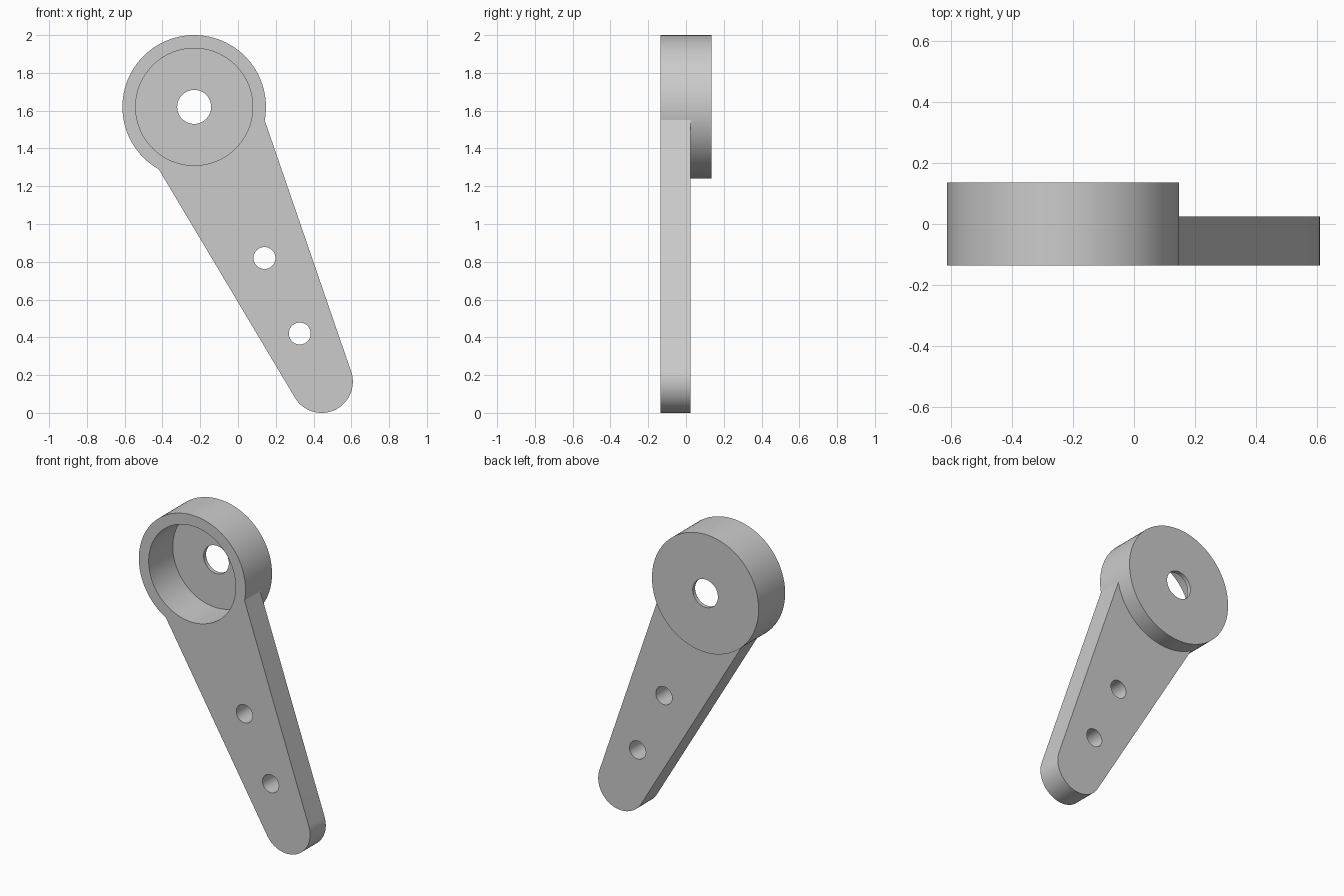
import bpy, bmesh, math
from mathutils import Matrix, Vector

old = bpy.data.objects.get("Cube")
if old:
    bpy.data.objects.remove(old, do_unlink=True)

FRONT, BACK, ARM_BACK, FLOOR = -0.135, 0.135, 0.025, 0.11
HUB = Vector((-0.232, 1.62))
TIP = Vector((0.443, 0.165))
HUB_R, ROOT_R, TIP_R = 0.38, 0.33, 0.165

grey = bpy.data.materials.new("plain_grey")
grey.diffuse_color = (0.6, 0.6, 0.6, 1)
grey.use_nodes = True
grey.node_tree.nodes["Principled BSDF"].inputs["Base Color"].default_value = (0.6, 0.6, 0.6, 1)


def make_object(name, bm):
    bmesh.ops.recalc_face_normals(bm, faces=bm.faces)
    mesh = bpy.data.meshes.new(name)
    bm.to_mesh(mesh)
    bm.free()
    mesh.materials.append(grey)
    obj = bpy.data.objects.new(name, mesh)
    bpy.context.collection.objects.link(obj)
    return obj


def prism(name, outline, y0, y1):
    """Extrude an outline in the x-z plane from y0 to y1."""
    bm = bmesh.new()
    face = bm.faces.new([bm.verts.new((p.x, y0, p.y)) for p in outline])
    moved = bmesh.ops.extrude_face_region(bm, geom=[face])["geom"]
    verts = [v for v in moved if isinstance(v, bmesh.types.BMVert)]
    bmesh.ops.translate(bm, verts=verts, vec=(0, y1 - y0, 0))
    return make_object(name, bm)


def arc(centre, radius, start, end, steps):
    angles = [start + (end - start) * i / steps for i in range(steps + 1)]
    return [centre + radius * Vector((math.cos(a), math.sin(a))) for a in angles]


def disc(name, centre, radius, y0, y1, sides=96):
    return prism(name, arc(centre, radius, 0, math.tau, sides)[:-1], y0, y1)


def combine(target, other, operation):
    mod = target.modifiers.new(operation.lower(), 'BOOLEAN')
    mod.operation = operation
    mod.solver = 'EXACT'
    mod.object = other
    bpy.context.view_layer.objects.active = target
    bpy.ops.object.modifier_apply(modifier=mod.name)
    bpy.data.objects.remove(other, do_unlink=True)


# Round hub with the tapered, round-ended arm flush at the front
horn = disc("lever_arm", HUB, HUB_R, FRONT, BACK)
axis = TIP - HUB
heading = math.atan2(axis.y, axis.x)
spread = math.acos((ROOT_R - TIP_R) / axis.length)
outline = arc(TIP, TIP_R, heading - spread, heading + spread, 48)
outline += arc(HUB, ROOT_R, heading + spread, heading - spread + math.tau, 48)
combine(horn, prism("arm", outline, FRONT, ARM_BACK), 'UNION')

# Deep front pocket, shaft hole and two small arm holes
combine(horn, disc("pocket_cutter", HUB, 0.31, FRONT - 0.1, FLOOR), 'DIFFERENCE')
holes = [(HUB, 0.09), (Vector((0.14, 0.82)), 0.058), (Vector((0.327, 0.42)), 0.058)]
for centre, radius in holes:
    combine(horn, disc("hole_cutter", centre, radius, FRONT - 0.1, BACK + 0.1, 48), 'DIFFERENCE')

# Smooth round walls with crisp rims
bpy.ops.object.select_all(action='DESELECT')
horn.select_set(True)
bpy.context.view_layer.objects.active = horn
bpy.ops.object.shade_smooth_by_angle(angle=math.radians(25))
